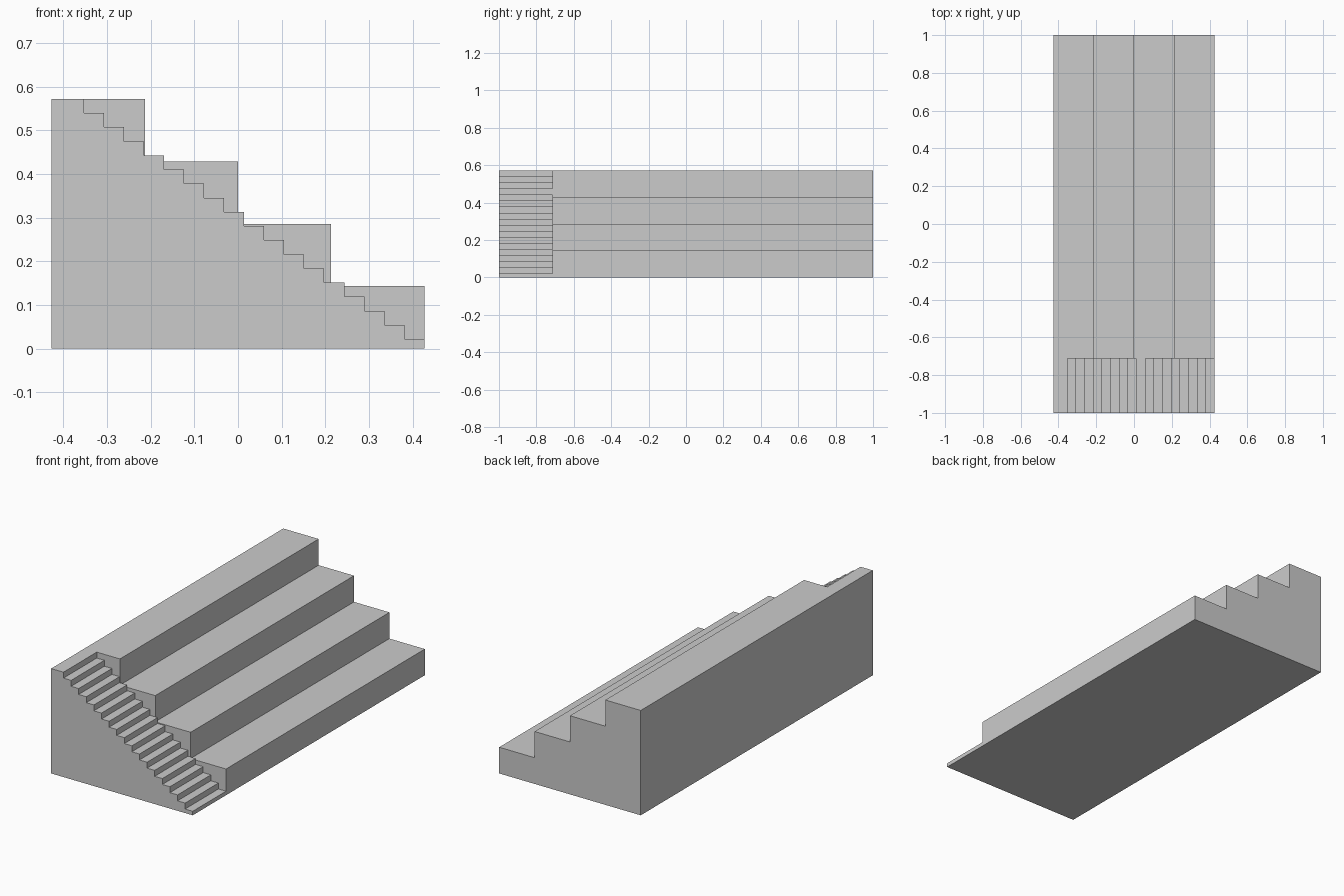
import bpy, bmesh

if "Cube" in bpy.data.objects:
    bpy.data.objects.remove(bpy.data.objects["Cube"])

HALF_W, HEIGHT = 0.427, 0.572
Y_FRONT, Y_SPLIT, Y_BACK = -1.0, -0.713, 1.0


def extrude_profile(name, profile, y0, y1):
    """Solid made by sweeping an (x, z) outline from y0 to y1."""
    bm = bmesh.new()
    face = bm.faces.new([bm.verts.new((x, y0, z)) for x, z in profile])
    ext = bmesh.ops.extrude_face_region(bm, geom=[face])
    verts = [v for v in ext["geom"] if isinstance(v, bmesh.types.BMVert)]
    bmesh.ops.translate(bm, verts=verts, vec=(0, y1 - y0, 0))
    bmesh.ops.recalc_face_normals(bm, faces=bm.faces)
    mesh = bpy.data.meshes.new(name)
    bm.to_mesh(mesh)
    bm.free()
    ob = bpy.data.objects.new(name, mesh)
    bpy.context.collection.objects.link(ob)
    return ob


def stepped(x_first, run, rise, count):
    """Outline descending towards +x with its risers at regular spacing."""
    pts = [(-HALF_W, 0), (-HALF_W, HEIGHT)]
    for i in range(count):
        x, z = x_first + i * run, HEIGHT - i * rise
        pts += [(x, z), (x, z - rise)]
    end_z = HEIGHT - count * rise
    return pts + [(HALF_W, end_z), (HALF_W, 0)]


# four broad seating tiers
tier_run = HALF_W / 2
tiers = extrude_profile("seating_tiers",
                        stepped(-HALF_W + tier_run, tier_run, HEIGHT / 4, 3),
                        Y_SPLIT, Y_BACK)

# narrow staircase along the front end
stair_run = (HALF_W + 0.353) / 17
stairs = extrude_profile("staircase",
                         stepped(-0.353, stair_run, (HEIGHT - 0.022) / 17, 17),
                         Y_FRONT, Y_SPLIT)

# join both into one solid, without an inner wall
mod = tiers.modifiers.new("join_stairs", 'BOOLEAN')
mod.operation = 'UNION'
mod.solver = 'EXACT'
mod.object = stairs
bpy.context.view_layer.objects.active = tiers
bpy.ops.object.modifier_apply(modifier=mod.name)
bpy.data.objects.remove(stairs)
tiers.name = "tiered_seating_with_stairs"
